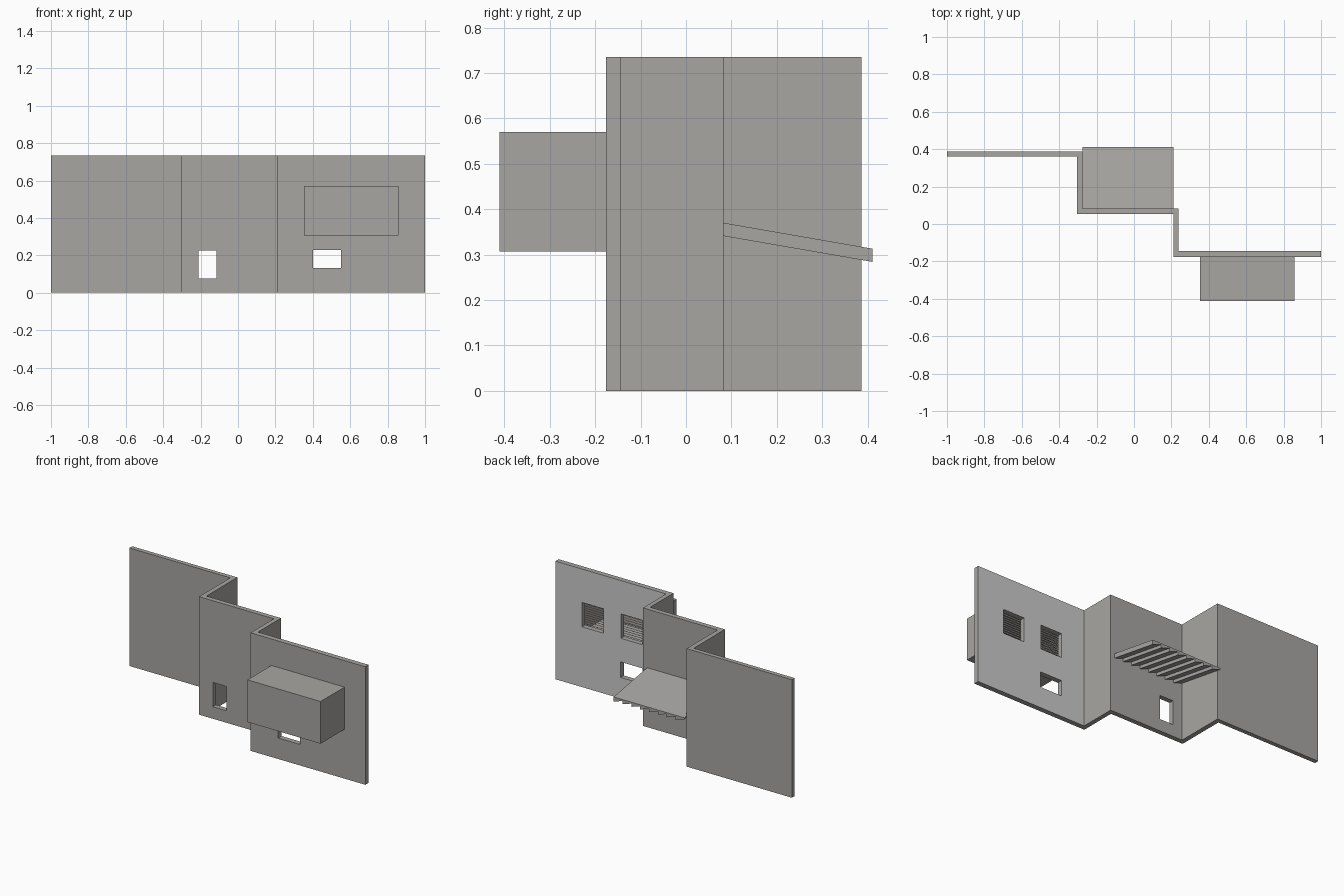
import bpy, bmesh, math
from mathutils import Matrix

if "Cube" in bpy.data.objects:
    bpy.data.objects.remove(bpy.data.objects["Cube"])

H = 0.735
stone = bpy.data.materials.new("dark_stone")
stone.diffuse_color = (0.39, 0.38, 0.365, 1)
stone.use_nodes = True
stone.node_tree.nodes["Principled BSDF"].inputs["Base Color"].default_value = stone.diffuse_color
plain = bpy.data.materials.new("light_grey")
plain.diffuse_color = (0.8, 0.8, 0.8, 1)
plain.use_nodes = True
plain.node_tree.nodes["Principled BSDF"].inputs["Base Color"].default_value = plain.diffuse_color


def finish(name, bm):
    bmesh.ops.recalc_face_normals(bm, faces=bm.faces)
    me = bpy.data.meshes.new(name)
    bm.to_mesh(me)
    bm.free()
    me.materials.append(stone)
    ob = bpy.data.objects.new(name, me)
    bpy.context.collection.objects.link(ob)
    return ob


def prism(name, profile, offset):
    """Extrude a closed 3D profile along an offset vector."""
    bm = bmesh.new()
    f = bm.faces.new([bm.verts.new(p) for p in profile])
    ext = bmesh.ops.extrude_face_region(bm, geom=[f])
    bmesh.ops.translate(bm, vec=offset, verts=[v for v in ext["geom"] if isinstance(v, bmesh.types.BMVert)])
    return finish(name, bm)


def box(name, x0, x1, y0, y1, z0, z1, tilt=0):
    bm = bmesh.new()
    bmesh.ops.create_cube(bm, size=1, matrix=Matrix.Translation(((x0 + x1) / 2, (y0 + y1) / 2, (z0 + z1) / 2))
                          @ Matrix.Rotation(tilt, 4, 'X')
                          @ Matrix.Diagonal((x1 - x0, y1 - y0, z1 - z0, 1)))
    return finish(name, bm)


def cut(ob, *dims):
    c = box("cutter", *dims)
    c.hide_render = True
    m = ob.modifiers.new("opening", 'BOOLEAN')
    m.operation, m.solver, m.object = 'DIFFERENCE', 'EXACT', c
    bpy.context.view_layer.objects.active = ob
    bpy.ops.object.modifier_apply(modifier=m.name)
    bpy.data.objects.remove(c)


# Stepped wall, extruded from its plan
front = [(-1, 0.36), (-0.305, 0.36), (-0.305, 0.053), (0.21, 0.053), (0.21, -0.176), (1, -0.176)]
back = [(1, -0.144), (0.238, -0.144), (0.238, 0.083), (-0.276, 0.083), (-0.276, 0.387), (-1, 0.387)]
wall = prism("stepped_wall", [(x, y, 0) for x, y in front + back], (0, 0, H))

# Window openings
louvred = [(0.40, 0.55), (0.67, 0.818)]
WZ0, WZ1 = 0.375, 0.527
cut(wall, -0.211, -0.116, 0, 0.15, 0.075, 0.226)
cut(wall, 0.40, 0.552, -0.3, -0.1, 0.131, 0.228)
for x0, x1 in louvred:
    cut(wall, x0, x1, -0.3, -0.1, WZ0, WZ1)

# Lighter back of the window wall
wall.data.materials.clear()
wall.data.materials.append(stone)
wall.data.materials.append(plain)
for p in wall.data.polygons:
    p.material_index = 1 if p.normal.y > 0.9 and abs(p.center.y + 0.144) < 0.01 else 0

# Hollow bay box on the front, open towards the louvred windows
bay = box("bay_box", 0.353, 0.857, -0.411, -0.175, 0.307, 0.57)
cut(bay, 0.368, 0.842, -0.4095, -0.1, 0.325, 0.555)

# Louvre slats
N = 11
for w, (x0, x1) in enumerate(louvred):
    for i in range(N):
        z = WZ0 + (i + 0.5) * (WZ1 - WZ0) / N
        box(f"slat_{w}_{i}", x0, x1, -0.181, -0.171, z - 0.0015, z + 0.0015, math.radians(30))

# Sloping canopy with a saw-tooth underside, upright faces towards +x
X0, X1, TEETH = -0.276, 0.21, 8
step = (X1 - X0) / TEETH
profile = [(X0, 0.083, 0.37), (X1, 0.083, 0.37)]
for i in range(TEETH):
    x = X1 - i * step
    profile += [(x, 0.083, 0.341), (x - step, 0.083, 0.361)]
prism("canopy", profile, (0, 0.328, -0.057))
